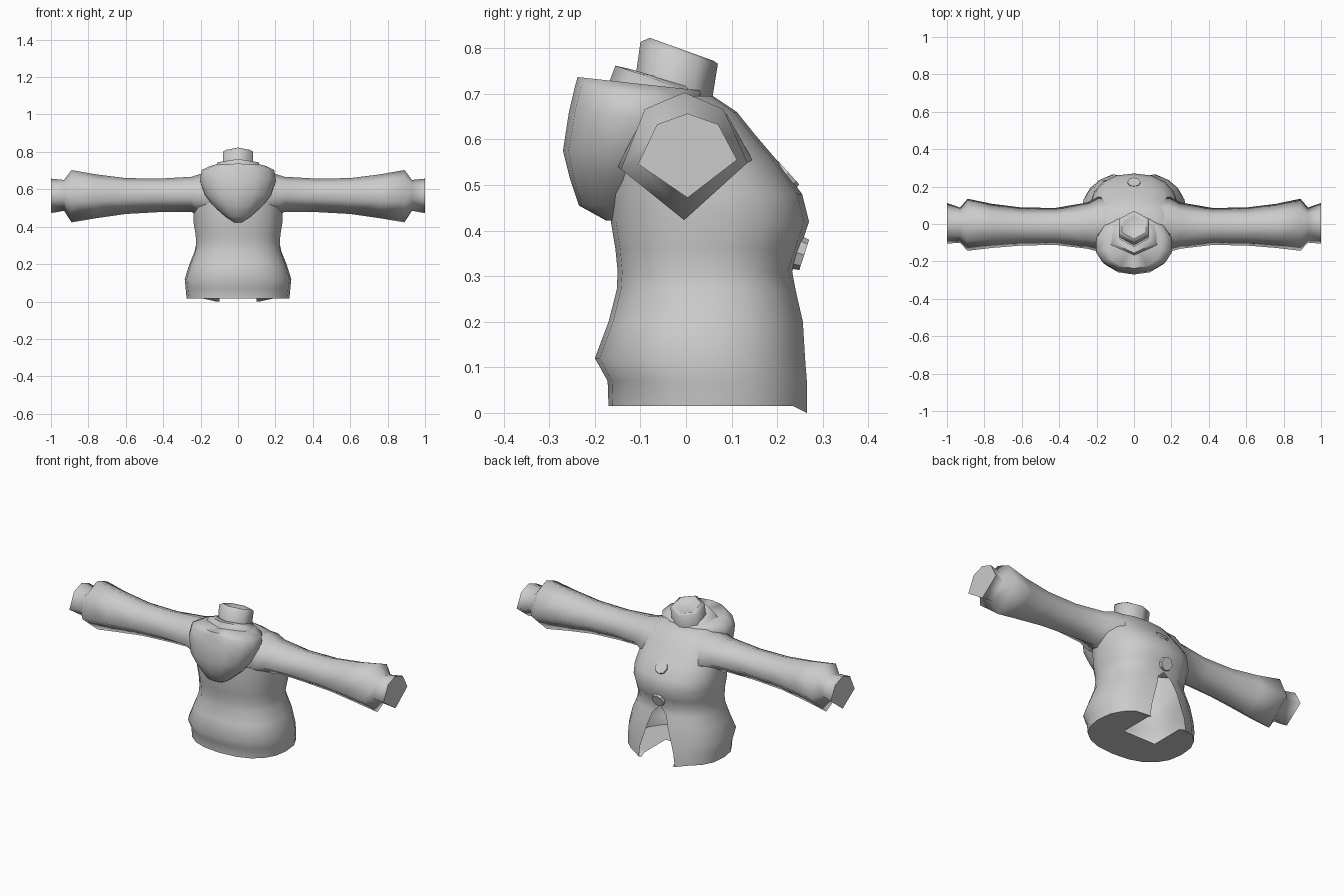
import bpy, bmesh, math
from mathutils import Vector, Matrix

if "Cube" in bpy.data.objects:
    bpy.data.objects.remove(bpy.data.objects["Cube"])

grey = bpy.data.materials.new("plain grey")
grey.diffuse_color = (0.6, 0.6, 0.6, 1)
grey.use_nodes = True
grey.node_tree.nodes["Principled BSDF"].inputs["Base Color"].default_value = grey.diffuse_color


def finish(name, bm, angle=60):
    bmesh.ops.remove_doubles(bm, verts=bm.verts, dist=0.0005)
    bmesh.ops.recalc_face_normals(bm, faces=bm.faces)
    me = bpy.data.meshes.new(name)
    bm.to_mesh(me)
    bm.free()
    me.materials.append(grey)
    ob = bpy.data.objects.new(name, me)
    bpy.context.collection.objects.link(ob)
    bpy.ops.object.select_all(action='DESELECT')
    ob.select_set(True)
    bpy.context.view_layer.objects.active = ob
    bpy.ops.object.shade_smooth_by_angle(angle=math.radians(angle))
    return ob


def skin(rings, closed=True, cap_start=False, cap_end=False):
    """Skin a list of rings with quads; caps are fans around the ring middle."""
    bm = bmesh.new()
    rows = [[bm.verts.new(p) for p in r] for r in rings]
    n = len(rows[0])
    for a, b in zip(rows, rows[1:]):
        for i in range(n if closed else n - 1):
            j = (i + 1) % n
            bm.faces.new((a[i], a[j], b[j], b[i]))
    for row, wanted in ((rows[0], cap_start), (rows[-1], cap_end)):
        if wanted:
            mid = bm.verts.new(sum((v.co for v in row), Vector()) / n)
            for i in range(n if closed else n - 1):
                bm.faces.new((row[i], row[(i + 1) % n], mid))
    return bm


def loft(name, rings, angle=60, **options):
    return finish(name, skin(rings, **options), angle)


def power(v, e):
    return math.copysign(abs(v) ** e, v)


def oval(z, hw, yf, yb, n, slit=0.0, tilt=0.0, e=0.85, closed=False):
    """Rounded ring starting and ending at the back, with an optional gap there."""
    t0 = math.asin((slit / hw) ** (1 / e)) if slit else 0
    cy, ry = (yf + yb) / 2, (yb - yf) / 2
    pts = []
    for i in range(n if closed else n + 1):
        t = t0 + (2 * math.pi - 2 * t0) * i / n
        y = cy + ry * power(math.cos(t), e)
        pts.append((hw * power(math.sin(t), e), y, z + tilt * (y - yf)))
    return pts


# Coat body, split up the middle of the back
body = [(0.015, .275, -.17, .278, .115), (0.07, .28, -.172, .275, .105),
        (0.12, .285, -.20, .268, .09), (0.20, .26, -.17, .26, .065),
        (0.27, .232, -.152, .242, .042), (0.31, .226, -.15, .233, 0),
        (0.36, .23, -.155, .25, 0), (0.42, .24, -.165, .27, 0),
        (0.48, .24, -.165, .255, 0), (0.55, .235, -.165, .203, 0),
        (0.61, .225, -.16, .152, 0), (0.66, .21, -.15, .112, 0),
        (0.695, .14, -.13, .06, 0)]
rings = [oval(z, w, f, b, 18, s) for z, w, f, b, s in body]
hem = rings[0]
for k in (0, -1):
    hem[k] = (hem[k][0], hem[k][1], 0.0)
bm = skin(rings, closed=False, cap_end=True)

# Underside, notched below the split
for i in range(9):
    a, b, c, d = hem[i], hem[i + 1], hem[17 - i], hem[18 - i]
    if b[1] > 0.04:
        for p, q, s in ((a, b, 1), (d, c, -1)):
            inner = [(s * min(abs(v[0]), .1), v[1], v[2]) for v in (q, p)]
            corners = [p, q] + [v for v in inner if v not in (p, q)]
            if len(corners) > 2:
                bm.faces.new([bm.verts.new(v) for v in corners])
    else:
        corners = list(dict.fromkeys((a, b, c, d)))
        if len(corners) > 2:
            bm.faces.new([bm.verts.new(v) for v in corners])
finish("coat_body", bm, 75)

# Full chest that overhangs the waist
chest = [(.422, .02, -.175, -.13), (.455, .07, -.235, -.09), (.515, .135, -.255, -.04),
         (.575, .18, -.27, .0), (.66, .208, -.257, .03), (.715, .198, -.244, .04),
         (.737, .15, -.238, .04)]
loft("chest", [oval(z, w, f, b, 14, tilt=-.11 * min(1, max(0, (z - .45) * 4)), e=.9,
                    closed=True) for z, w, f, b in chest], cap_start=True, cap_end=True)


# Collar and neck are tilted six-sided tubes
def tube(z, r, cy, ry, tilt):
    return [(r * math.sin(k * math.pi / 3), cy + ry * math.cos(k * math.pi / 3),
             z + tilt * ry * math.cos(k * math.pi / 3)) for k in range(6)]


loft("collar", [tube(.70, .15, -.06, .11, -.2), tube(.728, .125, -.055, .10, -.34),
                tube(.73, .085, -.04, .08, -.3)], angle=75)
loft("neck", [tube(.69, .09, -.03, .085, -.2), tube(.79, .093, -.015, .085, -.28),
              tube(.798, .075, -.01, .07, -.36), tube(.785, .055, -.01, .05, -.3)],
     cap_end=True, angle=65)

# Sleeves flare, then step in to a narrower wrist
section = [(0, 1), (.62, .87), (1, .45), (0, 0), (-1, .4), (-.62, .87)]
sleeve = [(.10, -.15, .15, .43, .69), (.19, -.148, .145, .45, .685),
          (.25, -.132, .115, .48, .667),
          (.42, -.112, .086, .478, .657), (.6, -.115, .088, .468, .66),
          (.76, -.128, .108, .445, .68), (.89, -.143, .135, .423, .703),
          (.93, -.10, .088, .485, .65), (1.0, -.105, .112, .472, .657)]


def arm_ring(side, x, yf, yb, zb, zt):
    cy, ry = (yf + yb) / 2, (yb - yf) / 2
    return [(side * x, cy + ry * u, zb + (zt - zb) * v) for u, v in section]


for side, word in ((1, "right"), (-1, "left")):
    loft("sleeve_" + word, [arm_ring(side, *s) for s in sleeve], cap_end=True, angle=88)

# Two round buttons down the back
for i, (y, z, pitch) in enumerate(((.217, .52, 48), (.249, .35, 108))):
    bm = bmesh.new()
    bmesh.ops.create_cone(bm, cap_ends=True, segments=8, radius1=.038, radius2=.035, depth=.022)
    bm.transform(Matrix.Translation((0, y, z)) @ Matrix.Rotation(math.radians(-pitch), 4, 'X'))
    finish("button_%d" % (i + 1), bm, 35)
